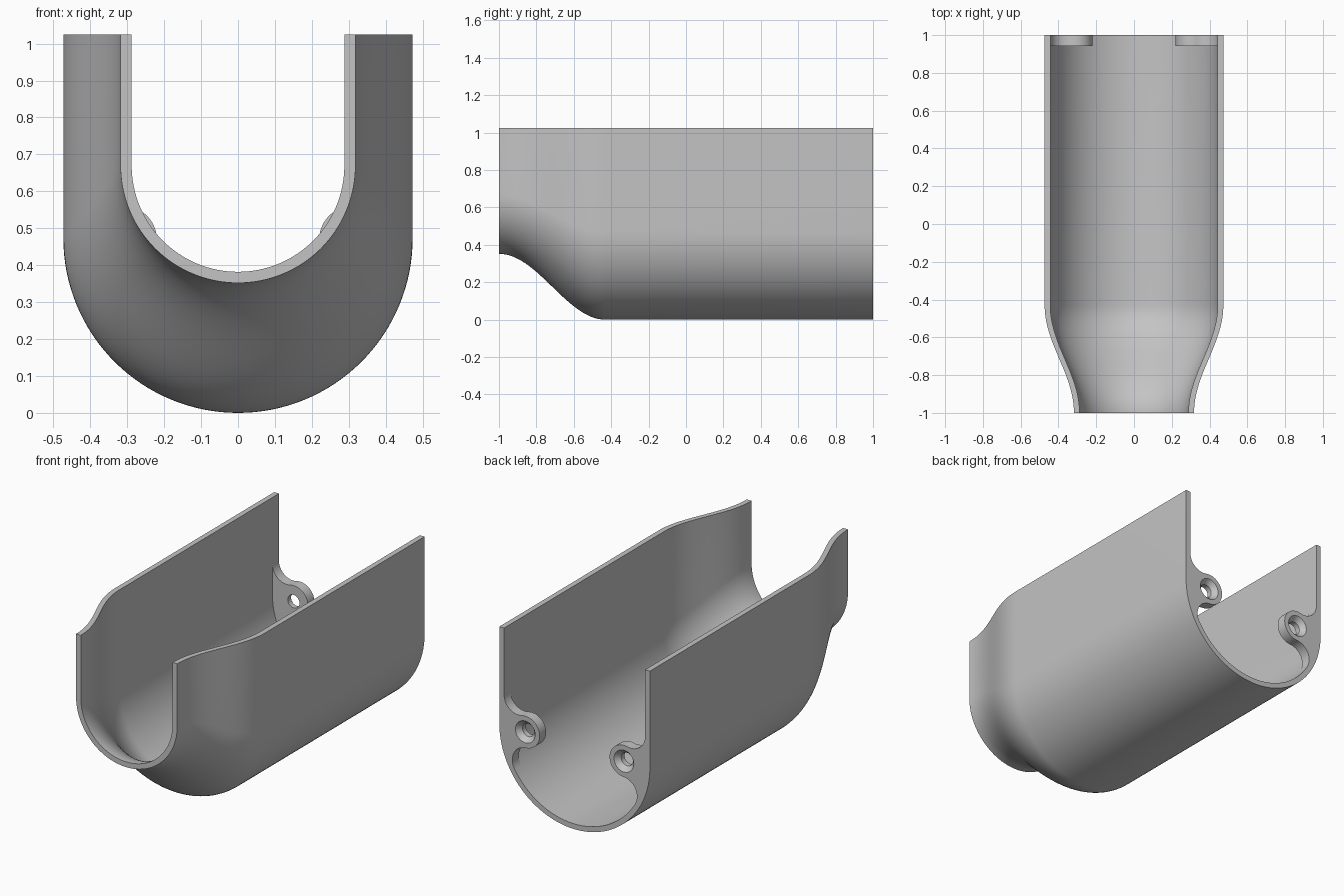
import bpy, bmesh
from math import sin, cos, pi, atan2, acos, hypot, sqrt

cube = bpy.data.objects.get("Cube")
if cube:
    bpy.data.objects.remove(cube, do_unlink=True)

# Single grey material
grey = bpy.data.materials.new("plain_grey")
grey.use_nodes = True
grey.diffuse_color = (0.55, 0.55, 0.55, 1)
grey.node_tree.nodes["Principled BSDF"].inputs["Base Color"].default_value = (0.55, 0.55, 0.55, 1)

TOP, WALL = 1.025, 0.03
R_BACK, R_FRONT = 0.473, 0.318
Z_BACK, Z_FRONT = 0.473, 0.67
NECK = 0.57          # length of the tapered front


def arc(cx, cz, r, a0, a1, n):
    return [(cx + r * cos(a0 + (a1 - a0) * i / n), cz + r * sin(a0 + (a1 - a0) * i / n))
            for i in range(n + 1)]


def finish(name, bm):
    bmesh.ops.recalc_face_normals(bm, faces=bm.faces)
    mesh = bpy.data.meshes.new(name)
    bm.to_mesh(mesh)
    bm.free()
    mesh.materials.append(grey)
    obj = bpy.data.objects.new(name, mesh)
    bpy.context.collection.objects.link(obj)
    bpy.ops.object.select_all(action='DESELECT')
    obj.select_set(True)
    bpy.context.view_layer.objects.active = obj
    bpy.ops.object.shade_smooth_by_angle(angle=pi / 6)


def bridge(bm, a, b):
    n = len(a)
    for i in range(n):
        j = (i + 1) % n
        bm.faces.new((a[i], a[j], b[j], b[i]))


def u_line(r, zc):
    return [(r, TOP)] + arc(0, zc, r, 0, -pi, 64) + [(-r, TOP)]


# Channel shell: U sections lofted along y, narrowing at the front
bm = bmesh.new()
steps = 32
stations = [(-1 + NECK * i / steps, 0.5 + 0.5 * cos(pi * i / steps)) for i in range(steps + 1)]
stations.append((1, 0))
rings = []
for y, t in stations:
    r = R_BACK + (R_FRONT - R_BACK) * t
    zc = Z_BACK + (Z_FRONT - Z_BACK) * t
    section = u_line(r, zc) + u_line(r - WALL, zc)[::-1]
    rings.append([bm.verts.new((x, y, z)) for x, z in section])
for a, b in zip(rings, rings[1:]):
    bridge(bm, a, b)
for ring in (rings[0], rings[-1]):
    n = len(ring)
    for i in range(n // 2 - 1):
        bm.faces.new((ring[i], ring[i + 1], ring[n - 2 - i], ring[n - 1 - i]))
finish("channel_shell", bm)

# Screw tab outline: round boss blended into the wall by two fillets
R_IN = R_BACK - WALL
BX, BZ, BR = 0.31, 0.47, 0.09
FR = 0.09
ux = R_IN - FR
uz = BZ + sqrt((BR + FR) ** 2 - (ux - BX) ** 2)
d = hypot(BX, BZ - Z_BACK)
low = atan2(BZ - Z_BACK, BX) - acos((ux ** 2 + d ** 2 - (BR + FR) ** 2) / (2 * ux * d))
lx, lz = ux * cos(low), Z_BACK + ux * sin(low)
up_dir = atan2(uz - BZ, ux - BX)
low_dir = atan2(lz - BZ, lx - BX)
outline = arc(ux, uz, FR, 0, up_dir - pi, 16)
outline += arc(BX, BZ, BR, up_dir, low_dir + 2 * pi, 32)[1:]
outline += arc(lx, lz, FR, low_dir + pi, low, 16)[1:]
outline += arc(0, Z_BACK, R_IN + 0.007, low, 0, 16)
outline += [(R_IN + 0.007, uz)]


def screw_tab(name, side):
    bm = bmesh.new()

    def loop(points, y):
        return [bm.verts.new((side * x, y, z)) for x, z in points]

    def hole(r, y):
        return loop(arc(BX, BZ, r, 0, 2 * pi, 32)[:-1], y)

    def cap(*loops):
        edges = []
        for vs in loops:
            for i in range(len(vs)):
                pair = (vs[i - 1], vs[i])
                edges.append(bm.edges.get(pair) or bm.edges.new(pair))
        bmesh.ops.triangle_fill(bm, edges=edges, use_beauty=True)

    inner, outer = loop(outline, 0.942), loop(outline, 1)
    # Countersunk screw hole
    holes = [hole(0.062, 1), hole(0.037, 0.972), hole(0.037, 0.942)]
    bridge(bm, inner, outer)
    bridge(bm, holes[0], holes[1])
    bridge(bm, holes[1], holes[2])
    cap(outer, holes[0])
    cap(inner, holes[2])
    finish(name, bm)


screw_tab("left_screw_tab", 1)
screw_tab("right_screw_tab", -1)
